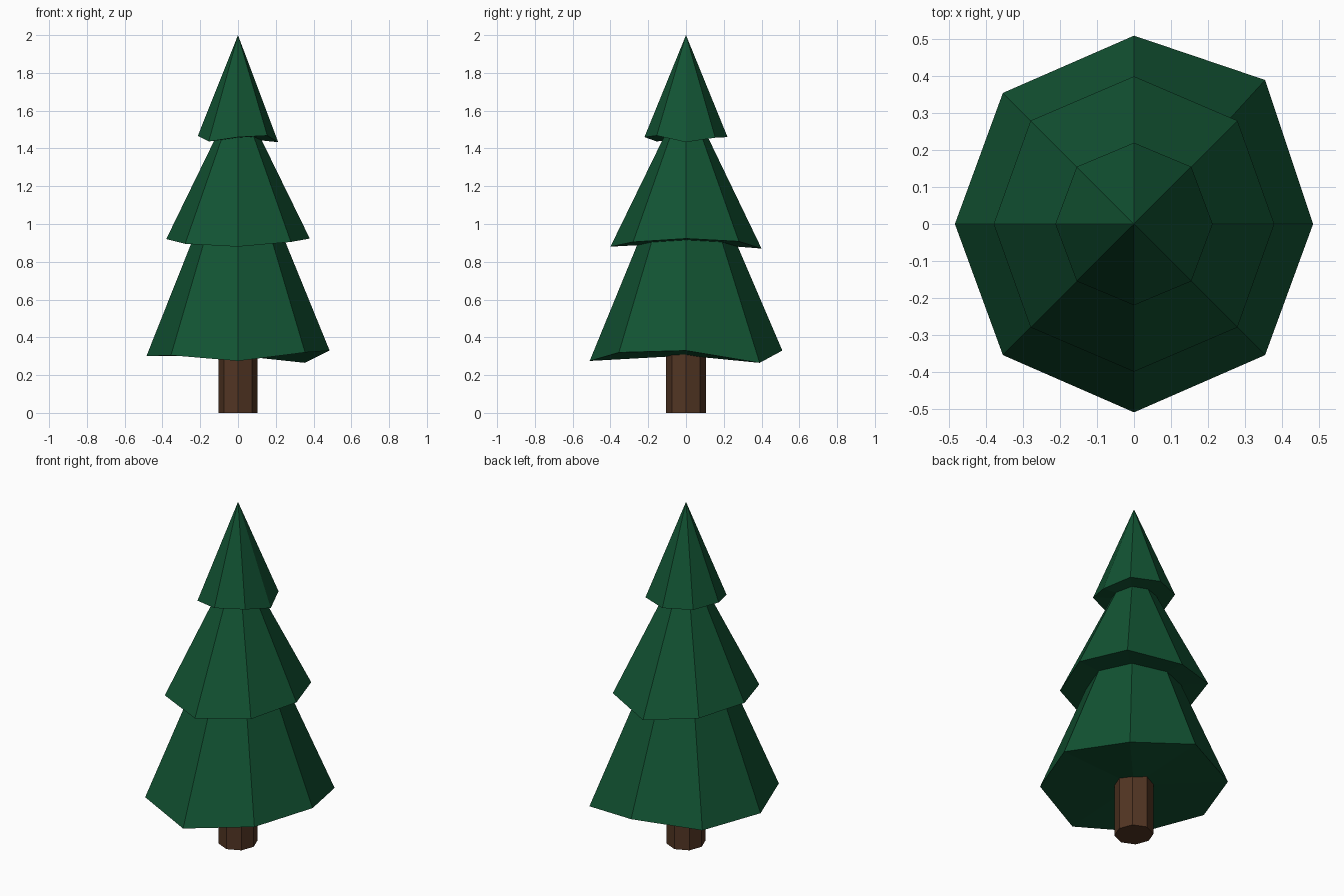
import bpy, bmesh, math

if "Cube" in bpy.data.objects:
    bpy.data.objects.remove(bpy.data.objects["Cube"])


def material(name, rgb):
    m = bpy.data.materials.new(name)
    m.diffuse_color = (*rgb, 1)
    m.use_nodes = True
    m.node_tree.nodes["Principled BSDF"].inputs["Base Color"].default_value = m.diffuse_color
    return m


def finish(bm, name, mat):
    bmesh.ops.recalc_face_normals(bm, faces=bm.faces)
    me = bpy.data.meshes.new(name)
    bm.to_mesh(me)
    bm.free()
    me.materials.append(mat)
    ob = bpy.data.objects.new(name, me)
    bpy.context.collection.objects.link(ob)
    return ob


def octagon(rx, ry, diag):
    """Eight corners, counter-clockwise from +x; diag is the corner offset."""
    d = diag
    return [(rx, 0), (d, d), (0, ry), (-d, d), (-rx, 0), (-d, -d), (0, -ry), (d, -d)]


def tier(name, corners, heights, apex, mat):
    """Eight-sided cone with an uneven rim and a closed underside."""
    bm = bmesh.new()
    rim = [bm.verts.new((x, y, z)) for (x, y), z in zip(corners, heights)]
    tip = bm.verts.new((0, 0, apex))
    base = bm.verts.new((0, 0, sum(heights) / 8))
    for i in range(8):
        a, b = rim[i], rim[(i + 1) % 8]
        bm.faces.new((a, b, tip))
        bm.faces.new((b, a, base))
    return finish(bm, name, mat)


green = material("dark green needles", (0.006, 0.087, 0.033))
brown = material("brown bark", (0.085, 0.036, 0.017))

# Foliage tiers, rim heights listed from +x counter-clockwise
low = octagon(0.485, 0.51, 0.355)
low[1] = (0.355, 0.39)
tier("lower_foliage", low,
     [0.33, 0.265, 0.33, 0.30, 0.30, 0.305, 0.275, 0.32], 1.52, green)
tier("middle_foliage", octagon(0.38, 0.40, 0.28),
     [0.923, 0.908, 0.87, 0.91, 0.92, 0.895, 0.88, 0.905], 1.70, green)
tier("top_foliage", octagon(0.213, 0.22, 0.155),
     [1.433, 1.457, 1.46, 1.465, 1.466, 1.437, 1.46, 1.468], 2.0, green)

# Trunk
bm = bmesh.new()
ring = [bm.verts.new((x, y, 0)) for x, y in octagon(0.102, 0.107, 0.074)]
face = bm.faces.new(ring)
top = bmesh.ops.extrude_face_region(bm, geom=[face], use_keep_orig=True)
bmesh.ops.translate(bm, vec=(0, 0, 0.5),
                    verts=[v for v in top["geom"] if isinstance(v, bmesh.types.BMVert)])
finish(bm, "trunk", brown)
